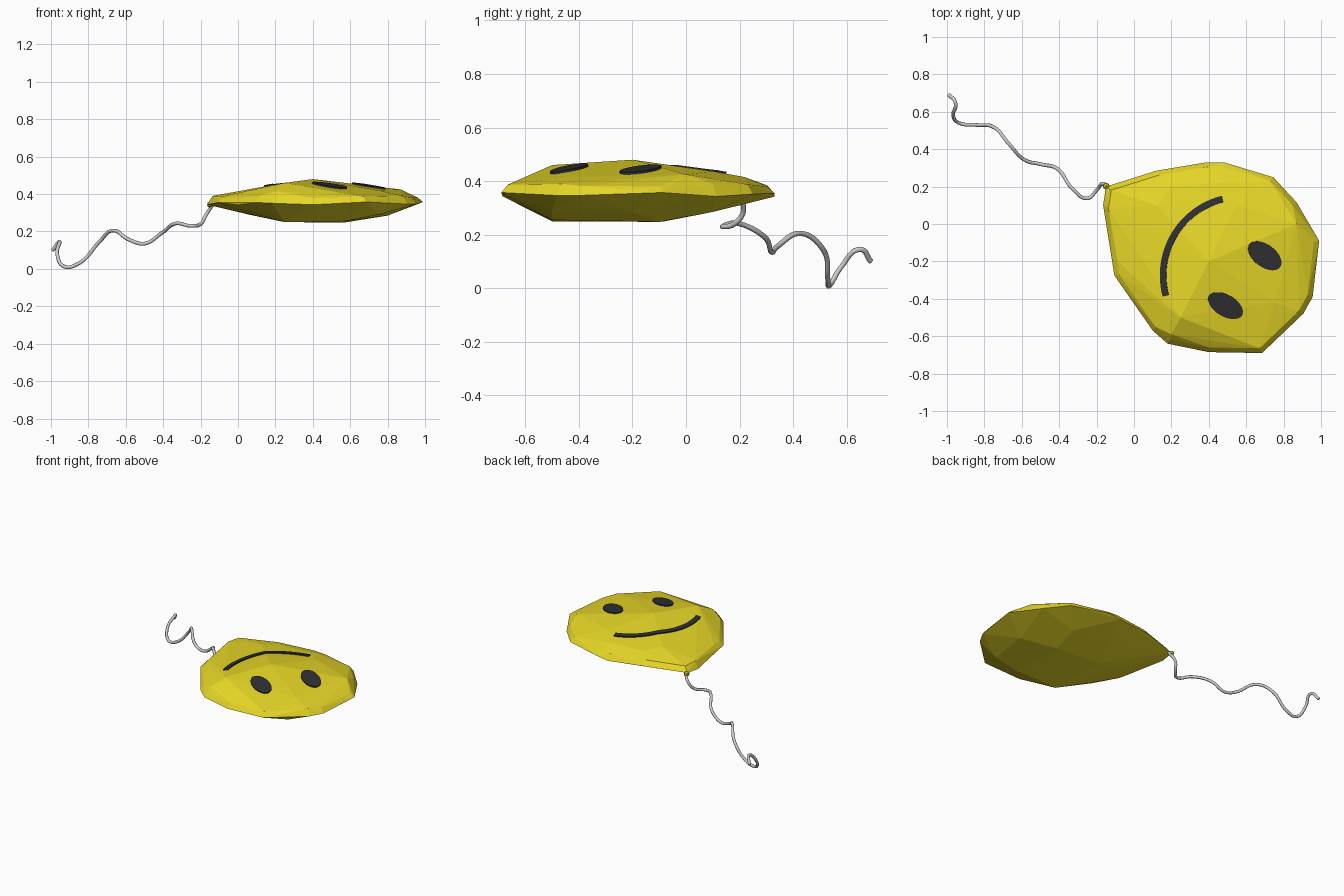
import bpy, bmesh
from math import sin, cos, radians, pi
from mathutils import Vector
from mathutils.bvhtree import BVHTree

if "Cube" in bpy.data.objects:
    bpy.data.objects.remove(bpy.data.objects["Cube"])


def material(name, color):
    m = bpy.data.materials.new(name)
    m.diffuse_color = (*color, 1)
    m.use_nodes = True
    m.node_tree.nodes["Principled BSDF"].inputs["Base Color"].default_value = m.diffuse_color
    return m


def add_mesh(name, bm, mat):
    me = bpy.data.meshes.new(name)
    bm.to_mesh(me)
    ob = bpy.data.objects.new(name, me)
    bpy.context.collection.objects.link(ob)
    me.materials.append(mat)
    return ob


yellow = material("yellow_foil", (0.8, 0.68, 0.02))
dark = material("dark_print", (0.03, 0.03, 0.035))

# Balloon: crumpled rim, puffed top and sagging underside wrapped in a faceted hull
rim = [(-.15, .20), (.12, .285), (.39, .33), (.48, .33), (.745, .25), (.87, .115),
       (.99, -.09), (.955, -.39), (.905, -.48), (.685, -.69), (.40, -.685), (.18, -.64),
       (.10, -.57), (0, -.42), (-.105, -.275), (-.115, -.20), (-.165, .10)]
top = [(.4, -.2, .48), (.25, -.5, .46), (0, -.05, .41), (.12, .1, .43), (.55, .1, .437),
       (.87, 0, .425), (.75, -.42, .42), (.45, .22, .415), (.2, .2, .415),
       (.65, -.58, .40), (.2, -.59, .415), (.02, -.3, .41)]
bottom = [(.25, -.5, .25), (.57, -.5, .255), (.57, -.1, .248), (.25, -.08, .25),
          (.06, -.1, .29), (.3, .1, .285), (.6, .1, .285), (.8, -.2, .285), (.75, -.5, .29)]
bm = bmesh.new()
for i, (x, y) in enumerate(rim):
    bm.verts.new((x, y, .35 + .008 * sin(i * 2.3)))
    bm.verts.new((.42 + (x - .42) * .95, -.18 + (y + .18) * .95, .385 + .006 * sin(i * 1.7)))
for p in top + bottom:
    bm.verts.new(p)
hull = bmesh.ops.convex_hull(bm, input=bm.verts)
loose = [v for v in bm.verts if not v.link_faces]
bmesh.ops.delete(bm, geom=loose, context='VERTS')
bmesh.ops.recalc_face_normals(bm, faces=bm.faces)
surface = BVHTree.FromBMesh(bm)
add_mesh("balloon", bm, yellow)


# Printed features: grid patches draped onto the balloon top
def drape(name, nu, nv, shape):
    b = bmesh.new()
    rows = []
    for i in range(nu + 1):
        row = []
        for j in range(nv + 1):
            x, y = shape(i / nu, j / nv)
            hit = surface.ray_cast(Vector((x, y, 2)), Vector((0, 0, -1)))[0]
            row.append(b.verts.new((x, y, hit.z + .008)))
        rows.append(row)
    for i in range(nu):
        for j in range(nv):
            b.faces.new((rows[i][j], rows[i + 1][j], rows[i + 1][j + 1], rows[i][j + 1]))
    bmesh.ops.remove_doubles(b, verts=b.verts, dist=1e-5)
    bmesh.ops.recalc_face_normals(b, faces=b.faces)
    if sum(f.normal.z for f in b.faces) < 0:
        bmesh.ops.reverse_faces(b, faces=b.faces)
    ob = add_mesh(name, b, dark)
    s = ob.modifiers.new("thickness", 'SOLIDIFY')
    s.thickness = .02
    s.offset = -1


def ellipse(cx, cy, a, b, tilt):
    def shape(u, v):
        px, py = a * v * cos(2 * pi * u), b * v * sin(2 * pi * u)
        return (cx + px * cos(tilt) - py * sin(tilt), cy + px * sin(tilt) + py * cos(tilt))
    return shape


def smile(u, v):
    ang = radians(104 + 91 * u)
    r = .421 + (v - .5) * .034
    return (.576 + r * cos(ang), -.274 + r * sin(ang))


drape("upper_eye", 28, 4, ellipse(.70, -.17, .102, .06, radians(-37)))
drape("lower_eye", 28, 4, ellipse(.49, -.437, .102, .058, radians(-30)))
drape("mouth", 36, 2, smile)

# Curly string hanging from the knot
path = [(-.13, .195, .35), (-.17, .215, .29), (-.20, .18, .24), (-.25, .137, .23),
        (-.33, .19, .243), (-.41, .295, .19), (-.50, .32, .135), (-.58, .34, .155),
        (-.67, .43, .205), (-.745, .515, .14), (-.85, .53, .03), (-.93, .538, .013),
        (-.967, .58, .08), (-.955, .65, .145), (-.99, .69, .10)]
cu = bpy.data.curves.new("string", 'CURVE')
cu.dimensions = '3D'
cu.bevel_depth = .01
cu.bevel_resolution = 2
cu.resolution_u = 8
cu.use_fill_caps = True
sp = cu.splines.new('BEZIER')
sp.bezier_points.add(len(path) - 1)
for bp, p in zip(sp.bezier_points, path):
    bp.co = p
    bp.handle_left_type = bp.handle_right_type = 'AUTO'
string = bpy.data.objects.new("string", cu)
bpy.context.collection.objects.link(string)

# Knot where the string meets the rim
bm = bmesh.new()
bmesh.ops.create_icosphere(bm, subdivisions=1, radius=.02)
bmesh.ops.translate(bm, verts=bm.verts, vec=(-.148, .202, .345))
add_mesh("knot", bm, yellow)
